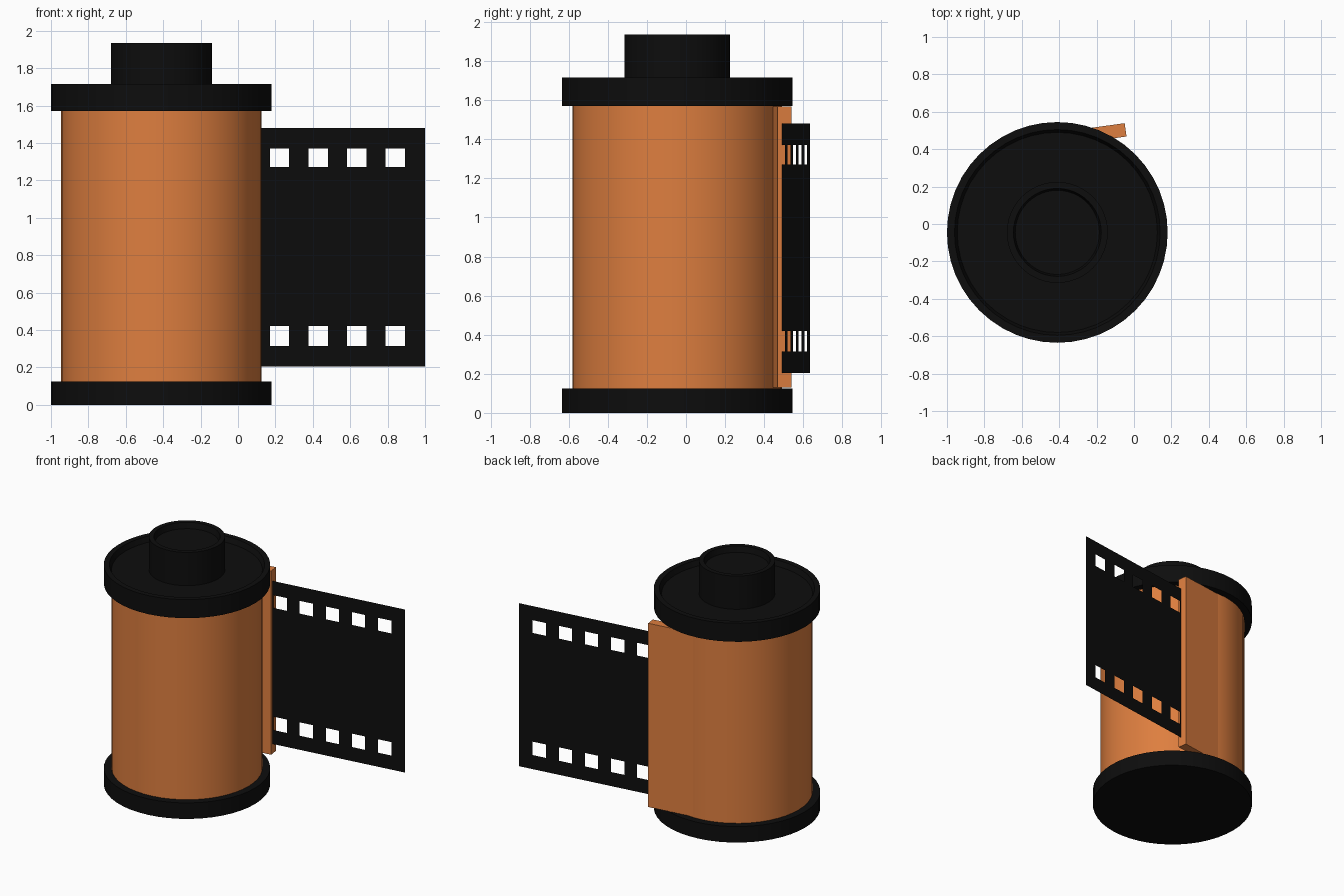
import bpy, bmesh, math

if "Cube" in bpy.data.objects:
    bpy.data.objects.remove(bpy.data.objects["Cube"])

CX, CY = -0.41, -0.045   # canister axis
SEG = 48


def material(name, rgb):
    m = bpy.data.materials.new(name)
    m.diffuse_color = (*rgb, 1)
    m.use_nodes = True
    m.node_tree.nodes["Principled BSDF"].inputs["Base Color"].default_value = m.diffuse_color
    return m


ORANGE = material("orange_shell", (0.73, 0.21, 0.05))
BLACK = material("black_plastic", (0.004, 0.004, 0.004))


def finish(name, bm, mat, smooth=True):
    bmesh.ops.remove_doubles(bm, verts=bm.verts, dist=1e-5)
    me = bpy.data.meshes.new(name)
    bm.to_mesh(me)
    bm.free()
    me.materials.append(mat)
    ob = bpy.data.objects.new(name, me)
    bpy.context.collection.objects.link(ob)
    if smooth:
        bpy.ops.object.select_all(action='DESELECT')
        ob.select_set(True)
        bpy.context.view_layer.objects.active = ob
        bpy.ops.object.shade_smooth_by_angle(angle=math.radians(30))
    return ob


def lathe(name, profile, mat):
    """Revolve (radius, z) points about the canister axis."""
    bm = bmesh.new()
    vs = [bm.verts.new((CX + r, CY, z)) for r, z in profile]
    es = [bm.edges.new(p) for p in zip(vs, vs[1:])]
    bmesh.ops.spin(bm, geom=vs + es, cent=(CX, CY, 0), axis=(0, 0, 1),
                   angle=2 * math.pi, steps=SEG, use_duplicate=False)
    bmesh.ops.remove_doubles(bm, verts=bm.verts, dist=1e-5)
    bmesh.ops.recalc_face_normals(bm, faces=bm.faces)
    return finish(name, bm, mat)


# Canister shell and end caps
lathe("canister_shell", [(0, 0.1), (0.535, 0.1), (0.535, 1.6), (0, 1.6)], ORANGE)
lathe("bottom_cap", [(0, 0), (0.59, 0), (0.59, 0.125), (0, 0.125)], BLACK)
lathe("top_cap", [(0, 1.57), (0.59, 1.57), (0.59, 1.715), (0.55, 1.715),
                  (0.535, 1.675), (0, 1.675)], BLACK)

# Spool knob with a recessed end
lathe("spool_knob", [(0, 1.66), (0.27, 1.66), (0.27, 1.935), (0.235, 1.935),
                     (0.225, 1.89), (0, 1.89)], BLACK)

# Film exit lip: slab leaving the shell near its back tangent
bm = bmesh.new()
outline = [(-0.41, 0.489), (-0.05, 0.539), (-0.04, 0.468), (-0.30, 0.432)]
base = bm.faces.new([bm.verts.new((x, y, 0.13)) for x, y in outline])
top = bmesh.ops.extrude_face_region(bm, geom=[base])
bmesh.ops.translate(bm, vec=(0, 0, 1.437),
                    verts=[v for v in top["geom"] if isinstance(v, bmesh.types.BMVert)])
bmesh.ops.recalc_face_normals(bm, faces=bm.faces)
finish("film_lip", bm, ORANGE, smooth=False)

# Film sheet: a thin grid with the sprocket cells left out
xs = [-0.14]
for i in range(5):
    xs += [-0.036 + 0.206 * i, 0.068 + 0.206 * i]
xs.append(1.0)
zs = [0.205, 0.315, 0.42, 1.27, 1.37, 1.48]
bm = bmesh.new()
grid = [[bm.verts.new((x, 0.635 - 0.139 * (1 - x), z)) for z in zs] for x in xs]
for i in range(len(xs) - 1):
    for j in range(len(zs) - 1):
        if i % 2 and j % 2:
            continue
        bm.faces.new((grid[i][j], grid[i + 1][j], grid[i + 1][j + 1], grid[i][j + 1]))
finish("film_sheet", bm, BLACK, smooth=False)
